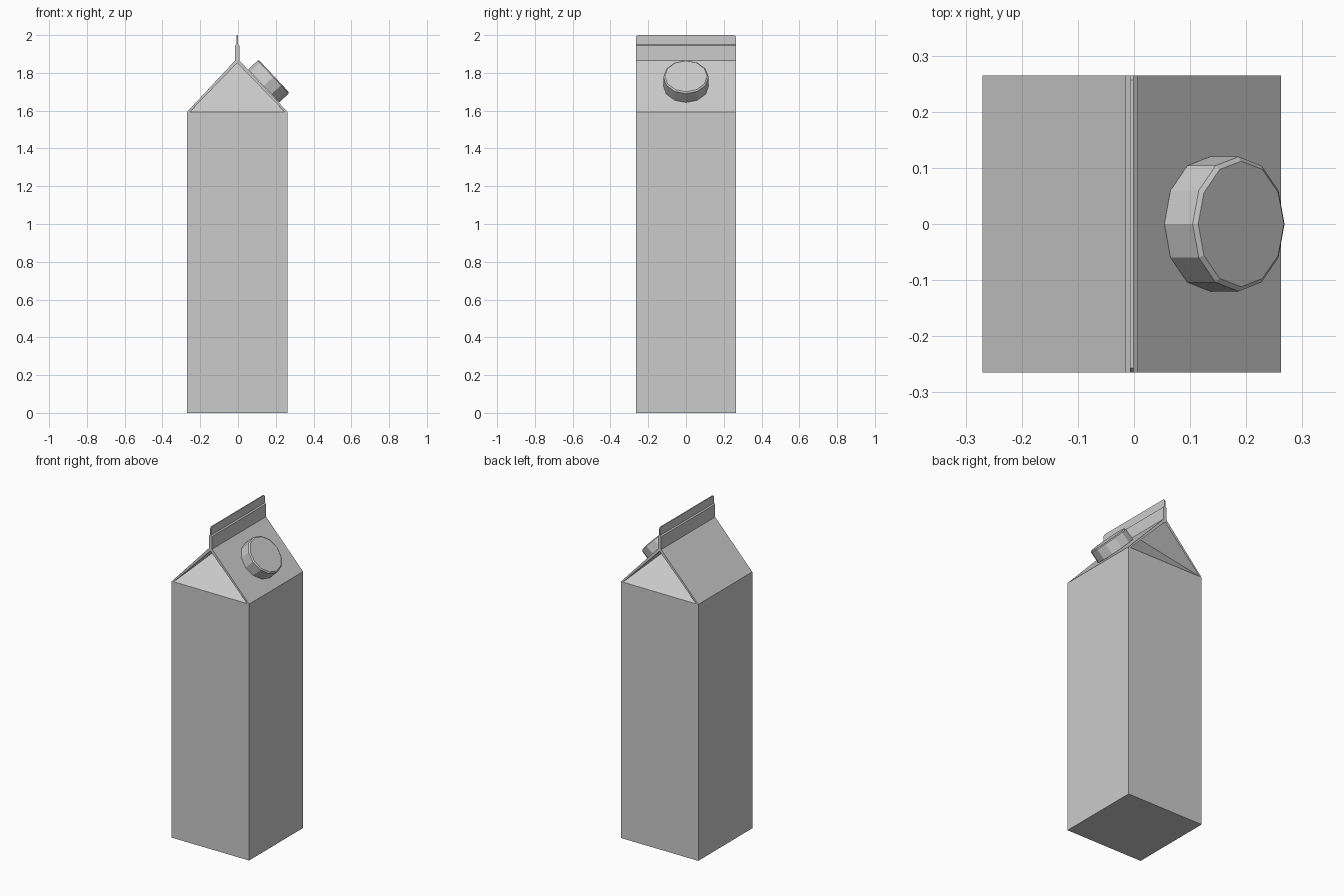
import bpy, bmesh, math
from mathutils import Matrix, Vector

if "Cube" in bpy.data.objects:
    bpy.data.objects.remove(bpy.data.objects["Cube"])

XC = -0.004           # carton centre (the cap overhangs on the right)
HW, HD = 0.266, 0.265  # half width, half depth
EAVE, RIDGE = 1.593, 1.866


def finish(name, bm):
    bmesh.ops.recalc_face_normals(bm, faces=bm.faces)
    me = bpy.data.meshes.new(name)
    bm.to_mesh(me)
    bm.free()
    ob = bpy.data.objects.new(name, me)
    bpy.context.collection.objects.link(ob)
    return ob


def extrude(name, points, offset):
    """Closed polygon pushed along an offset vector."""
    bm = bmesh.new()
    f = bm.faces.new([bm.verts.new(p) for p in points])
    r = bmesh.ops.extrude_face_region(bm, geom=[f])
    bmesh.ops.translate(bm, vec=offset,
                        verts=[v for v in r["geom"] if isinstance(v, bmesh.types.BMVert)])
    return finish(name, bm)


# carton body: floor, four walls, and the two tucked-in gable triangles
bm = bmesh.new()
corners = [(-HW, -HD), (HW, -HD), (HW, HD), (-HW, HD)]
low = [bm.verts.new((XC + x, y, 0)) for x, y in corners]
top = [bm.verts.new((XC + x, y, EAVE)) for x, y in corners]
bm.faces.new(low)
for i in range(4):
    j = (i + 1) % 4
    bm.faces.new((low[i], low[j], top[j], top[i]))
for i, side in ((0, -1), (2, 1)):
    apex = bm.verts.new((XC, side * 0.025, RIDGE - 0.012))
    bm.faces.new((top[i], top[i + 1], apex))
finish("carton_body", bm)

# folded roof sheet with the thick part of the fin, one half profile mirrored
half = [(HW, EAVE), (0.011, RIDGE), (0.011, 1.945), (0.0035, 1.951)]
profile = half + [(-x, z) for x, z in reversed(half)]
profile += [(-HW + 0.014, EAVE), (0, RIDGE - 0.014), (HW - 0.014, EAVE)]
extrude("gable_roof", [(XC + x, -HD, z) for x, z in profile], (0, 2 * HD, 0))

# thin seal strip with clipped top corners
strip = [(-HD, 1.951), (HD, 1.951), (HD, 1.99), (HD - 0.008, 2.0),
         (-HD + 0.008, 2.0), (-HD, 1.99)]
extrude("seal_strip", [(XC - 0.0035, y, z) for y, z in strip], (0.007, 0, 0))

# twelve-sided screw cap standing on the right roof slope
bm = bmesh.new()
rings = []
for r, h in ((0.12, 0.0), (0.12, 0.069), (0.112, 0.075)):
    rings.append([bm.verts.new((r * math.cos(a), r * math.sin(a), h))
                  for a in (math.tau * k / 12 for k in range(12))])
for a, b in zip(rings, rings[1:]):
    for i in range(12):
        j = (i + 1) % 12
        bm.faces.new((a[i], a[j], b[j], b[i]))
bm.faces.new(rings[0])
bm.faces.new(rings[-1])
tilt = math.atan2(RIDGE - EAVE, HW - 0.011)
bm.transform(Matrix.Translation(Vector((0.136, 0, 1.731))) @ Matrix.Rotation(tilt, 4, 'Y'))
finish("screw_cap", bm)
